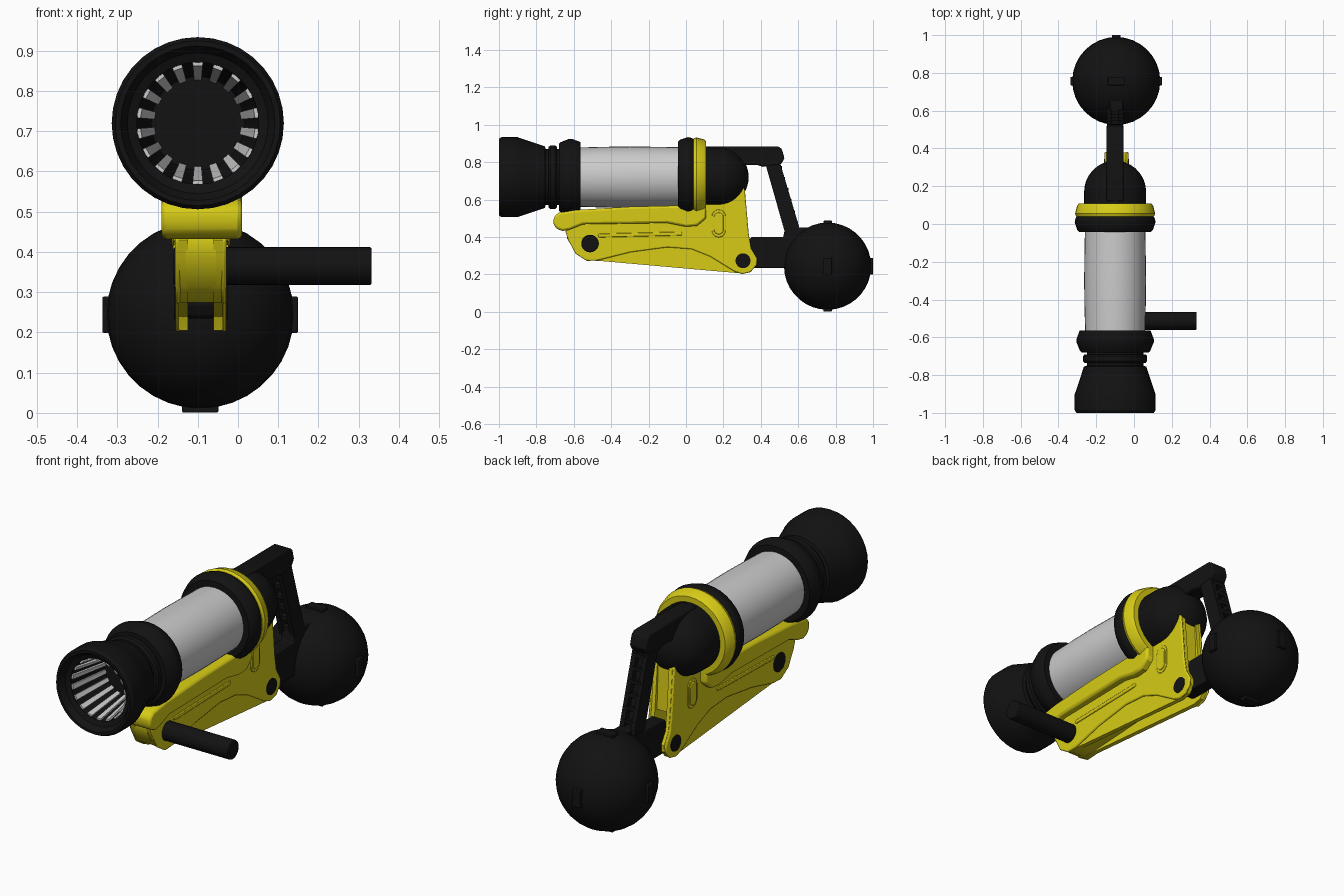
import bpy, bmesh, math
from mathutils import Vector

CX, CZ = -0.1, 0.72          # barrel axis
BALL = Vector((-0.094, 0.757, 0.244))


def material(name, rgb):
    m = bpy.data.materials.new(name)
    m.diffuse_color = (*rgb, 1)
    return m


BLACK = material("black", (0.006, 0.006, 0.006))
YELLOW = material("yellow", (0.68, 0.6, 0.008))


def finish(name, bm, mat=None, bevel=0, angle=35):
    bmesh.ops.recalc_face_normals(bm, faces=bm.faces)
    me = bpy.data.meshes.new(name)
    bm.to_mesh(me)
    bm.free()
    ob = bpy.data.objects.new(name, me)
    bpy.context.collection.objects.link(ob)
    if mat:
        me.materials.append(mat)
    if bevel:
        b = ob.modifiers.new("bevel", 'BEVEL')
        b.width, b.segments, b.limit_method = bevel, 2, 'ANGLE'
        b.angle_limit = math.radians(40)
    bpy.ops.object.select_all(action='DESELECT')
    ob.select_set(True)
    bpy.context.view_layer.objects.active = ob
    bpy.ops.object.shade_smooth_by_angle(angle=math.radians(angle))
    return ob


def lathe(name, profile, mat=None, n=36):
    """Spin (y, radius) pairs around the barrel axis."""
    bm = bmesh.new()
    vs = [bm.verts.new((CX + r, y, CZ)) for y, r in profile]
    es = [bm.edges.new(p) for p in zip(vs, vs[1:])]
    bmesh.ops.spin(bm, geom=vs + es, cent=(CX, 0, CZ), axis=(0, 1, 0),
                   angle=2 * math.pi, steps=n)
    bmesh.ops.remove_doubles(bm, verts=bm.verts, dist=1e-4)
    return finish(name, bm, mat, angle=30)


def prism(name, pts, x0, x1, mat=None, bevel=0):
    """Extrude a (y, z) outline from x0 to x1."""
    bm = bmesh.new()
    f = bm.faces.new([bm.verts.new((x0, y, z)) for y, z in pts])
    r = bmesh.ops.extrude_face_region(bm, geom=[f])
    bmesh.ops.translate(bm, vec=(x1 - x0, 0, 0),
                        verts=[v for v in r['geom'] if isinstance(v, bmesh.types.BMVert)])
    return finish(name, bm, mat, bevel)


def disc(y, z, r, n=28):
    return [(y + r * math.cos(2 * math.pi * i / n), z + r * math.sin(2 * math.pi * i / n))
            for i in range(n)]


def capsule(p, q, r, n=8):
    """Outline of a rounded bar from p to q."""
    a = math.atan2(q[1] - p[1], q[0] - p[0])
    out = []
    for c, s in ((q, a - math.pi / 2), (p, a + math.pi / 2)):
        out += [(c[0] + r * math.cos(s + math.pi * i / n),
                 c[1] + r * math.sin(s + math.pi * i / n)) for i in range(n + 1)]
    return out


# barrel, front to back
lathe("muzzle", [(-0.74, 0), (-0.74, 0.116), (-0.96, 0.152), (-0.97, 0.175), (-1, 0.192),
                 (-1, 0.205), (-0.985, 0.214), (-0.9, 0.214), (-0.885, 0.208),
                 (-0.755, 0.165), (-0.75, 0.15), (-0.735, 0.15), (-0.735, 0.162),
                 (-0.725, 0.17), (-0.7, 0.17), (-0.69, 0.162), (-0.69, 0.15), (-0.66, 0.15)], BLACK)
lathe("front_collar", [(-0.68, 0.13), (-0.68, 0.178), (-0.672, 0.186), (-0.625, 0.205),
                       (-0.61, 0.205), (-0.565, 0.188), (-0.565, 0.13)], BLACK)
lathe("barrel_tube", [(-0.58, 0), (-0.58, 0.158), (-0.45, 0.162), (-0.3, 0.164),
                      (-0.15, 0.162), (-0.03, 0.16), (-0.03, 0)])
lathe("rear_collar", [(-0.042, 0.13), (-0.042, 0.19), (-0.03, 0.201), (0.01, 0.214),
                      (0.03, 0.21), (0.045, 0.2), (0.045, 0.13)], BLACK)
lathe("yellow_collar", [(0.04, 0.13), (0.04, 0.206), (0.055, 0.212), (0.095, 0.202),
                        (0.108, 0.192), (0.108, 0.13)], YELLOW)
lathe("rear_dome", [(0.05, 0), (0.05, 0.164), (0.17, 0.164)] +
      [(0.17 + 0.165 * math.sin(a), 0.164 * math.cos(a))
       for a in [math.pi / 2 * i / 9 for i in range(1, 10)]], BLACK)

# pale slats lining the muzzle
bm = bmesh.new()
for i in range(18):
    a0 = 2 * math.pi * (i + 0.5) / 18
    ring = []
    for y, r in ((-0.957, 0.1535), (-0.957, 0.143), (-0.745, 0.108), (-0.745, 0.118)):
        ring.append([bm.verts.new((CX + r * math.cos(a0 + d), y, CZ + r * math.sin(a0 + d)))
                     for d in (-0.085, 0.085)])
    for j in range(4):
        a, b = ring[j], ring[(j + 1) % 4]
        bm.faces.new((a[0], a[1], b[1], b[0]))
    for k in (0, 1):
        bm.faces.new([q[k] for q in ring])
finish("muzzle_slats", bm)

# yellow frame: top rail, core, side plates, raised side shells
prism("top_rail", [(-0.71, 0.475), (-0.695, 0.445), (-0.66, 0.432), (-0.62, 0.44), (-0.55, 0.468),
                   (-0.1, 0.475), (0.0, 0.455), (0.06, 0.46), (0.108, 0.5), (0.108, 0.585),
                   (0.03, 0.57), (-0.3, 0.562), (-0.58, 0.545), (-0.68, 0.53), (-0.705, 0.51)],
      -0.19, 0.01, YELLOW, 0.012)
prism("frame_core", [(-0.64, 0.44), (-0.635, 0.39), (-0.59, 0.315), (-0.52, 0.275), (-0.45, 0.275),
                     (0.0, 0.3), (0.2, 0.34), (0.26, 0.4), (0.315, 0.42), (0.305, 0.66),
                     (0.1, 0.66), (0.09, 0.55), (-0.6, 0.52)], -0.13, -0.055, YELLOW)
plate = [(-0.645, 0.43), (-0.63, 0.385), (-0.59, 0.315), (-0.53, 0.275), (-0.46, 0.272),
         (0.3, 0.205), (0.345, 0.215), (0.375, 0.25), (0.378, 0.285), (0.345, 0.34),
         (0.332, 0.42), (0.312, 0.65), (0.298, 0.685), (0.1, 0.68), (0.09, 0.52), (-0.6, 0.5)]
shell = [(-0.645, 0.43), (-0.63, 0.385), (-0.59, 0.31), (-0.53, 0.272), (-0.47, 0.275),
         (-0.3, 0.318), (-0.1, 0.345), (0.03, 0.335), (0.13, 0.295), (0.26, 0.215),
         (0.3, 0.202), (0.345, 0.212), (0.378, 0.25), (0.381, 0.285), (0.348, 0.34),
         (0.335, 0.42), (0.315, 0.65), (0.3, 0.68), (0.1, 0.66), (0.09, 0.51), (-0.6, 0.49)]
for side, s in (("left", -1), ("right", 1)):
    def at(d):
        return -0.0925 + s * d
    prism(side + "_plate", plate, at(0.032), at(0.055), YELLOW)
    prism(side + "_shell", shell, at(0.05), at(0.064), YELLOW, 0.006)
    prism(side + "_long_rib", capsule((-0.46, 0.408), (-0.03, 0.418), 0.01), at(0.06), at(0.069), YELLOW, 0.003)
    prism(side + "_oval_rim", capsule((0.175, 0.435), (0.175, 0.51), 0.037), at(0.06), at(0.068), YELLOW, 0.003)
    prism(side + "_oval_pad", capsule((0.175, 0.44), (0.175, 0.505), 0.026), at(0.06), at(0.072), YELLOW, 0.003)
    prism(side + "_pivot_cap", disc(0.305, 0.273, 0.04), at(0.04), at(0.067), BLACK)

# side handle running through the frame nose
prism("side_handle", disc(-0.513, 0.365, 0.047), -0.16, 0.332, BLACK, 0.004)

# rear arm: upper link, ladder-like leg, lower link
prism("upper_link", [(0.12, 0.78), (0.12, 0.885), (0.49, 0.885), (0.512, 0.872), (0.527, 0.82),
                     (0.505, 0.785), (0.41, 0.775), (0.38, 0.785)], -0.145, -0.055, BLACK, 0.008)
TOP, FOOT = Vector((0.465, 0.8)), Vector((0.575, 0.42))
for side, x in (("left", -0.143), ("right", -0.081)):
    prism("leg_rail_" + side, [(0.425, 0.79), (0.505, 0.79), (0.615, 0.42), (0.53, 0.42)],
          x, x + 0.024, BLACK)
prism("leg_web", [(0.455, 0.79), (0.475, 0.79), (0.585, 0.42), (0.56, 0.42)], -0.13, -0.07, BLACK)
for i in range(6):
    y, z = TOP.lerp(FOOT, (i + 0.7) / 6.4)
    prism(f"leg_rung_{i}", [(y - 0.036, z + 0.005), (y + 0.036, z + 0.022),
                            (y + 0.036, z + 0.002), (y - 0.036, z - 0.015)], -0.13, -0.07, BLACK)
prism("lower_link", [(0.27, 0.27), (0.285, 0.24), (0.31, 0.235), (0.62, 0.235), (0.66, 0.45),
                     (0.53, 0.45), (0.52, 0.4), (0.35, 0.4), (0.29, 0.33)], -0.128, -0.057, BLACK, 0.005)

# ball with small rectangular pads at its poles
bm = bmesh.new()
bmesh.ops.create_uvsphere(bm, u_segments=32, v_segments=18, radius=0.233)
bmesh.ops.translate(bm, verts=bm.verts, vec=BALL)
finish("ball", bm, BLACK)
for name, d, size in (("top", (0, 0, 1), (0.09, 0.045, 0.03)), ("bottom", (0, 0, -1), (0.09, 0.045, 0.03)),
                      ("left", (-1, 0, 0), (0.03, 0.045, 0.09)), ("right", (1, 0, 0), (0.03, 0.045, 0.09)),
                      ("back", (0, 1, 0), (0.045, 0.03, 0.09))):
    bm = bmesh.new()
    bmesh.ops.create_cube(bm, size=1)
    bmesh.ops.scale(bm, verts=bm.verts, vec=size)
    bmesh.ops.translate(bm, verts=bm.verts, vec=BALL + Vector(d) * 0.228)
    finish("ball_pad_" + name, bm, BLACK, 0.003)
